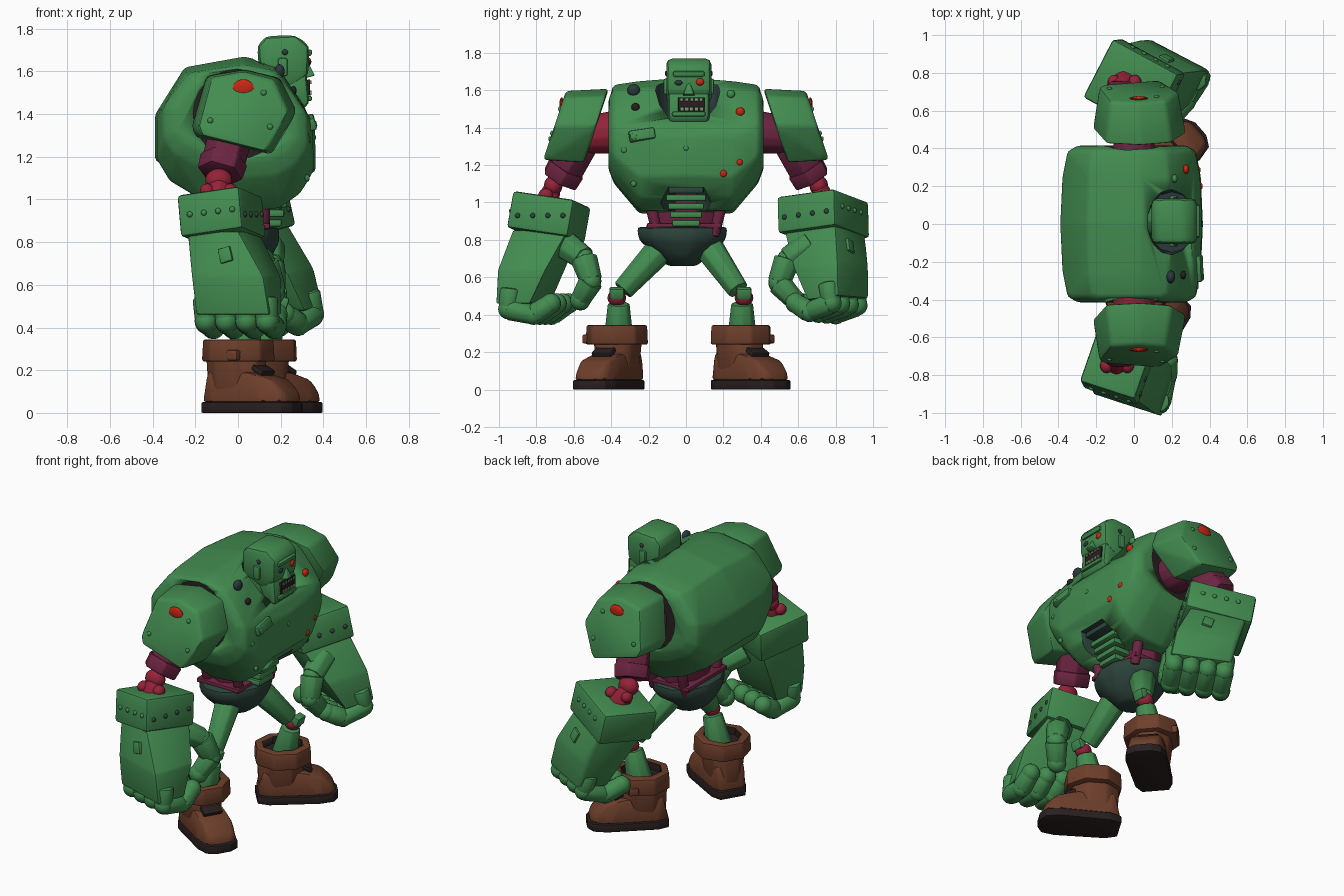
import bpy, bmesh, math
from mathutils import Matrix, Vector

if "Cube" in bpy.data.objects:
    bpy.data.objects.remove(bpy.data.objects["Cube"])

COLOURS = {
    "green": (0.055, 0.26, 0.08), "dark_teal": (0.026, 0.058, 0.044),
    "purple": (0.15, 0.018, 0.052), "crimson": (0.3, 0.016, 0.04),
    "brown": (0.155, 0.049, 0.024), "sole_black": (0.022, 0.014, 0.014),
    "red": (0.6, 0.02, 0.006), "slate": (0.025, 0.04, 0.045),
    "tooth": (0.2, 0.32, 0.18),
}
mats = {}
for colour_name, rgb in COLOURS.items():
    m = bpy.data.materials.new(colour_name)
    m.use_nodes = True
    m.diffuse_color = (*rgb, 1)
    m.node_tree.nodes["Principled BSDF"].inputs["Base Color"].default_value = (*rgb, 1)
    mats[colour_name] = m

placement = Matrix.Identity(4)   # transform given to every new part


def activate(obj):
    bpy.ops.object.select_all(action="DESELECT")
    obj.select_set(True)
    bpy.context.view_layer.objects.active = obj


def turn(degrees, axis):
    return Matrix.Rotation(math.radians(degrees), 4, axis)


def finish(name, bm, mat, bevel=0.0):
    if bevel:
        bmesh.ops.bevel(bm, geom=bm.edges[:], offset=bevel, segments=2, profile=0.5,
                        affect="EDGES", clamp_overlap=True)
    bm.transform(placement)
    bmesh.ops.recalc_face_normals(bm, faces=bm.faces[:])
    mesh = bpy.data.meshes.new(name)
    bm.to_mesh(mesh)
    bm.free()
    mesh.materials.append(mats[mat])
    obj = bpy.data.objects.new(name, mesh)
    bpy.context.collection.objects.link(obj)
    activate(obj)
    bpy.ops.object.shade_smooth_by_angle(angle=math.radians(35))
    return obj


def hull(name, points, mat, bevel=0.012):
    bm = bmesh.new()
    for p in points:
        bm.verts.new(p)
    bmesh.ops.convex_hull(bm, input=bm.verts[:])
    loose = [v for v in bm.verts if not v.link_faces]
    bmesh.ops.delete(bm, geom=loose, context="VERTS")
    bmesh.ops.dissolve_limit(bm, angle_limit=math.radians(4), verts=bm.verts[:], edges=bm.edges[:])
    return finish(name, bm, mat, bevel)


def slab(name, profile, half_width, mat, bevel):
    return hull(name, [(x, y, z) for x, z in profile for y in (-half_width, half_width)], mat, bevel)


def stack(name, centre, levels, mat, bevel=0.012, sides=10):
    """Rounded solid from (height, x radius, y radius) levels."""
    pts = []
    for z, rx, ry in levels:
        for i in range(sides):
            a = math.tau * (i + 0.5) / sides
            pts.append((centre[0] + rx * math.cos(a), centre[1] + ry * math.sin(a), z))
    return hull(name, pts, mat, bevel)


def box(name, centre, size, mat, rot=(0, 0), bevel=0.01):
    """Box rolled about x, then pitched about y, in degrees."""
    bm = bmesh.new()
    frame = Matrix.Translation(centre) @ turn(rot[1], "Y") @ turn(rot[0], "X")
    bmesh.ops.create_cube(bm, size=1, matrix=frame @ Matrix.Diagonal((*size, 1)))
    return finish(name, bm, mat, bevel)


def limb(name, a, b, r1, r2, mat, sides=8, bevel=0.01):
    a, b = Vector(a), Vector(b)
    d = b - a
    bm = bmesh.new()
    bmesh.ops.create_cone(bm, cap_ends=True, segments=sides, radius1=r1, radius2=r2, depth=d.length,
                          matrix=Matrix.Translation((a + b) / 2) @ d.to_track_quat("Z", "Y").to_matrix().to_4x4())
    return finish(name, bm, mat, bevel)


def ball(name, centre, radii, mat):
    bm = bmesh.new()
    bmesh.ops.create_uvsphere(bm, u_segments=14, v_segments=8, radius=1,
                              matrix=Matrix.Translation(centre) @ Matrix.Diagonal((*radii, 1)))
    return finish(name, bm, mat)


def carve(target, cutter):
    mod = target.modifiers.new("cut", "BOOLEAN")
    mod.operation, mod.object, mod.solver = "DIFFERENCE", cutter, "EXACT"
    mod.material_mode = "TRANSFER"
    activate(target)
    bpy.ops.object.modifier_apply(modifier=mod.name)
    bpy.data.objects.remove(cutter)


# Barrel torso with arm sockets, neck well and belly arch
profile = [(-.39, 1.40), (-.25, 1.62), (.03, 1.67), (.19, 1.63), (.29, 1.48), (.36, 1.36), (.365, 1.15),
           (.3, 1.04), (.2, .97), (0, .95), (-.16, 1.0), (-.33, 1.1), (-.39, 1.2)]
torso_points = []
for y, grow, top, bottom in [(.415, .76, 1.57, 1.18), (.385, .9, 1.63, 1.1), (.25, .97, 1.65, .94), (0, 1, 1.67, .94)]:
    for x, z in profile:
        z = bottom + (z - .95) / .72 * (top - bottom)
        torso_points += [(x * grow, y, z), (x * grow, -y, z)]
torso = hull("torso", torso_points, "green", 0.015)
for s in (-1, 1):
    carve(torso, limb("socket_cutter", (0, s * .36, 1.4), (0, s * .5, 1.4), .21, .21, "sole_black", 24, 0))
carve(torso, stack("neck_cutter", (.2, .01), [(1.45, .13, .16), (1.8, .13, .19)], "slate", 0, 14))
carve(torso, stack("belly_cutter", (.3, 0), [(.8, .2, .16), (1.0, .2, .14), (1.08, .2, .1)], "dark_teal", 0, 12))

# Chest studs and patches
for y, z, x, mat, r in [(.29, 1.485, .275, "red", .024), (.285, 1.215, .34, "red", .019),
                        (.2, 1.155, .35, "red", .02), (-.28, 1.6, .195, "slate", .034),
                        (-.27, 1.51, .26, "sole_black", .022), (.37, 1.35, .31, "slate", .018),
                        (-.33, 1.28, .33, "green", .018), (.0, 1.29, .355, "green", .016),
                        (.24, 1.58, .215, "green", .022), (-.28, 1.1, .325, "green", .016)]:
    ball("chest_stud", (x, y, z), (r * .7, r, r), mat)
box("chest_patch", (.34, -.235, 1.36), (.045, .14, .06), "green", (9, -14))
box("chest_latch", (.35, -.28, 1.35), (.04, .04, .035), "green", (9, -14))

# Waist core, struts and ribs
stack("waist_core", (0, 0), [(.8, .12, .18), (1.12, .14, .2)], "purple")
for s in (-1, 1):
    for x in (-.1, .12):
        limb("waist_strut", (x, s * .15, .82), (x, s * .21, 1.08), .03, .035, "purple")
for i in range(4):
    box("belly_rib", (.14 + .012 * i, 0, .89 + .045 * i), (.13, .15 + .022 * i, .035), "green")
box("belly_cap", (.2, 0, 1.065), (.18, .19, .035), "dark_teal")
stack("pelvis", (0, -.02), [(.87, .2, .25), (.8, .2, .24), (.71, .15, .13), (.66, .08, .08)], "dark_teal", .02, 12)
box("belt_line", (0, -.01, .875), (.3, .4, .03), "purple")

# Head
placement = Matrix.Translation((0, .015, 0))
slab("head", [(.09, 1.72), (.13, 1.765), (.27, 1.77), (.335, 1.72), (.33, 1.58), (.24, 1.52), (.1, 1.58)],
     .12, "green", .04)
slab("jaw", [(.18, 1.6), (.32, 1.6), (.335, 1.45), (.3, 1.42), (.25, 1.44)], .11, "green", .025)
limb("neck", (.12, 0, 1.42), (.18, 0, 1.62), .09, .08, "green")
box("brow", (.322, 0, 1.69), (.05, .17, .03), "green", (0, 12))
hull("nose", [(.32, 0, 1.66)] + [(x, y, z) for x, y, z in
     [(.36, -.025, 1.58), (.36, .025, 1.58), (.32, -.035, 1.57), (.32, .035, 1.57)]], "green", .006)
box("mouth", (.331, .015, 1.525), (.015, .145, .075), "sole_black", bevel=.004)
for i in range(5):
    box("upper_tooth", (.337, -.037 + .026 * i, 1.549), (.016, .016, .016), "tooth", bevel=.003)
    box("lower_tooth", (.337, -.037 + .026 * i, 1.499), (.016, .018, .022), "tooth", bevel=.003)
box("lip", (.335, 0, 1.473), (.025, .18, .025), "green")
ball("red_eye", (.33, .06, 1.645), (.014, .022, .02), "red")
ball("dark_eye", (.33, -.055, 1.64), (.012, .022, .014), "slate")
for s in (-1, 1):
    box("ear", (.21, s * .12, 1.62), (.045, .03, .085), "green")
    ball("temple_bolt", (.22, s * .12, 1.69), (.014, .008, .014), "slate")

pad_profile = [(-.15, 1.58), (.03, 1.61), (.2, 1.57), (.28, 1.41), (.16, 1.21), (-.2, 1.29), (-.22, 1.34)]
foot = [(-.165, .08), (-.1, .11), (.04, .1), (.2, .12), (.28, .1), (.31, .045)]
for s, side in ((-1, "right"), (1, "left")):
    mirror = Matrix.Diagonal((1, s, 1, 1))
    placement = mirror
    left = s > 0

    # Shoulder pad, narrower on its outer face, and arm
    pad = [(x, .475 - .33 * (z - 1.42), z) for x, z in pad_profile]
    for x, z in pad_profile:
        z = 1.42 + (z - 1.42) * .94
        pad.append((x * .84, .7 - .33 * (z - 1.42), z))
    hull(side + "_shoulder_pad", pad, "green", .02)
    ball(side + "_pad_light", (.025, .665, 1.525), (.05, .012, .038), "red")
    for x, z in [(.15, 1.34), (-.13, 1.37), (.12, 1.5)]:
        ball(side + "_pad_rivet", (x, .7 - .33 * (z - 1.42), z), (.014, .01, .014), "green")
    limb(side + "_shoulder_joint", (0, .34, 1.38), (0, .54, 1.36), .12, .1, "purple" if left else "crimson", 14)
    limb(side + "_upper_arm", (-.02, .54, 1.36), (-.08, .67, 1.13), .105, .105, "purple", 6)
    limb(side + "_arm_band", (-.065, .635, 1.19), (-.085, .675, 1.12), .115, .11, "purple", 6)
    wrist_x = -.05 if left else -.09
    ball(side + "_elbow", (-.09, .71, 1.09), (.065, .05, .055), "crimson")
    limb(side + "_wrist", (-.09, .71, 1.09), (wrist_x, .75, .98), .045, .07, "crimson")
    for dx in (-.055, .055):
        ball(side + "_wrist_knuckle", (wrist_x + dx, .75, 1.04), (.035, .04, .035), "crimson")

    # Heavy hand: cuff, palm, curled fingers and thumb
    pivot = Vector((-.09, .74, 1.0))
    yaw, pitch, roll, shift, cuff_width = (-27, -6, 8, .08, .4) if left else (18, 0, 0, 0, .31)
    placement = (mirror @ Matrix.Translation(pivot + Vector((shift, 0, 0))) @ turn(roll, "X") @ turn(yaw, "Z")
                 @ turn(pitch, "Y") @ Matrix.Translation(-pivot))
    box(side + "_cuff", (-.08, .73, .92), (cuff_width, .35, .2), "green", (8 - roll, -8), .018)
    rim = cuff_width / 2 - .03
    palm = [(-.07 + x, y, .85) for x in (-rim, rim) for y in (.58, .89)]
    palm += [(x, y, .64) for x in (-.16, .19) for y in (.66, .93)]
    palm += [(x, y, .46) for x in (-.14, .22) for y in (.74, .93)]
    hull(side + "_palm", palm, "green", .02)
    for i in range(4):
        x = -.12 + .1 * i
        path = [(x, .86, .54), (x + .01, .87, .43), (x, .73, .4), (x - .02, .64, .46)]
        for j in range(3):
            limb(side + "_finger", path[j], path[j + 1], .062, .056, "green", 8, .015)
            ball(side + "_finger_joint", path[j + 1], (.055, .055, .055), "green")
        ball(side + "_cuff_rivet", (-.18 + .07 * i, .905, .93 + .008 * i), (.014, .012, .014), "green")
        ball(side + "_cuff_front_rivet", (-.08 + cuff_width / 2, .6 + .085 * i, .93), (.012, .014, .014), "dark_teal")
    thumb_shift = Vector((0, .06, 0)) if left else Vector((-.08, -.05, 0))
    path = [Vector(p) + thumb_shift for p in [(.07, .66, .77), (.13, .54, .7), (.16, .49, .58), (.13, .56, .48)]]
    for j in range(3):
        limb(side + "_thumb", path[j], path[j + 1], .08 - .006 * j, .068 - .006 * j, "green")
        ball(side + "_thumb_joint", path[j + 1], (.058, .055, .058), "green")
    for x, z in [(.0, .74), (.08, .64)]:
        box(side + "_hand_plate", (x, .915, z), (.06, .02, .07), "green", (10, -17), .004)

    # Leg
    placement = mirror
    ankle = Vector((.12, .3, .28)) if left else Vector((.02, .36, .28))
    knee = ankle + Vector((.055, .01, .21))
    limb(side + "_thigh", (.02, .1, .79), knee + Vector((-.01, -.03, .04)), .085, .06, "green")
    ball(side + "_knee", knee, (.05, .05, .045), "crimson")
    box(side + "_knee_cap", knee + Vector((.035, 0, .025)), (.05, .08, .06), "green", (0, 17))
    limb(side + "_shin", knee + Vector((-.01, -.01, -.03)), ankle, .06, .08, "green")

    # Boot, toes turned outward
    placement = (mirror @ Matrix.Translation((.12 if left else .01, .3 if left else .375, 0))
                 @ turn(41 if left else 31, "Z"))
    outline = foot + [(x, -y) for x, y in foot]
    hull(side + "_sole", [(x, y, z) for x, y in outline for z in (0, .05)], "sole_black", .006)
    upper = [(x * .97, y * .97, .05) for x, y in outline]
    upper += [(x, k * y, z) for k in (-1, 1) for x, y, z in [(.28, .07, .1), (.22, .09, .155), (.1, .09, .19), (-.13, .085, .2)]]
    hull(side + "_boot_foot", upper, "brown", .015)
    stack(side + "_boot_shaft", (-.02, 0), [(.05, .14, .1), (.28, .15, .13)], "brown", .012, 8)
    collar = stack(side + "_boot_collar", (-.01, 0), [(.24, .175, .17), (.345, .17, .165)], "brown", .012, 8)
    carve(collar, stack("collar_cutter", (-.01, 0), [(.3, .125, .11), (.4, .125, .11)], "sole_black", 0, 8))
    box(side + "_boot_tongue", (.125, 0, .2), (.07, .12, .03), "sole_black", (0, 28))
    box(side + "_boot_buckle", (.05, .14, .27), (.06, .05, .05), "brown")
